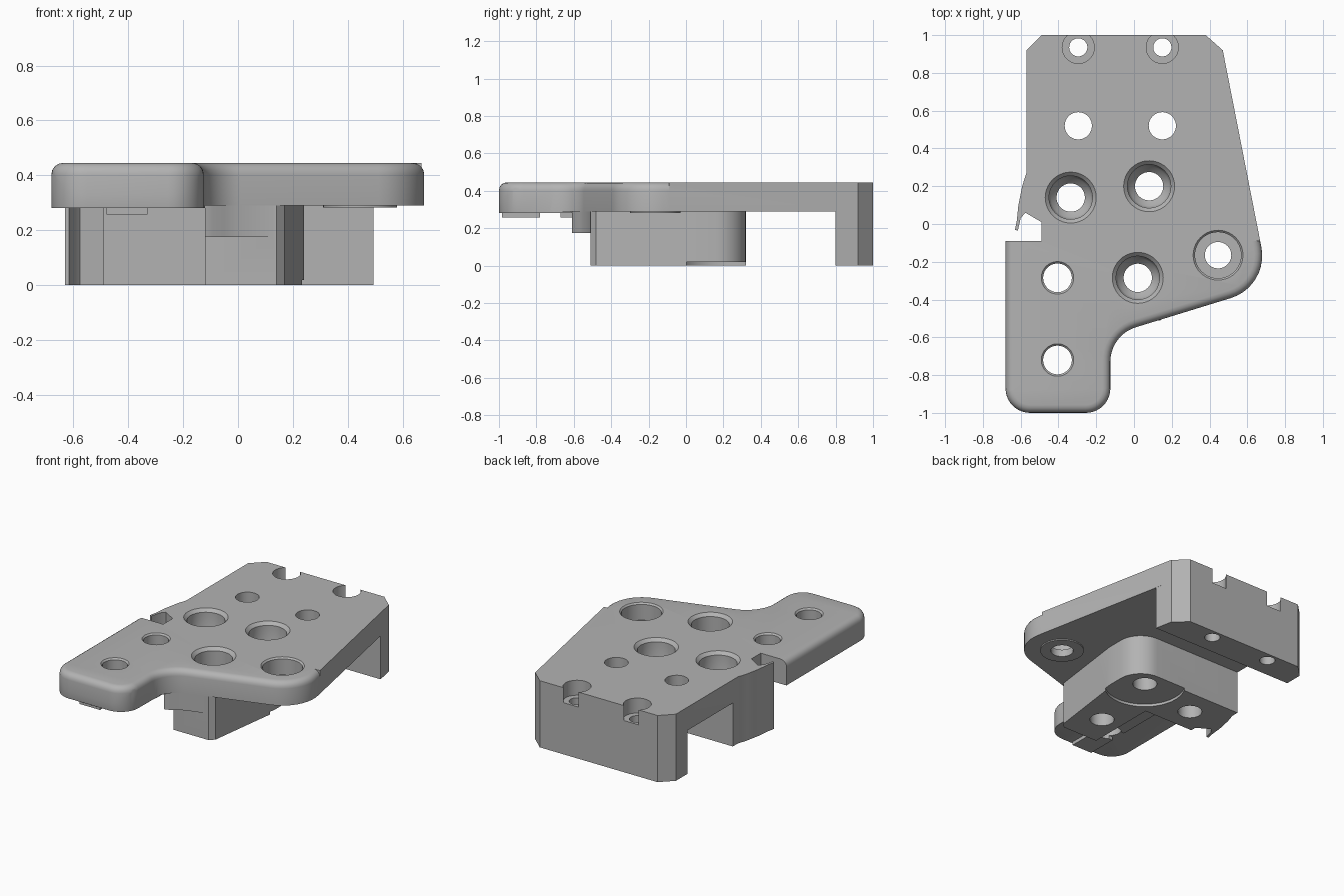
import bpy, bmesh, math
from mathutils import Vector

if "Cube" in bpy.data.objects:
    bpy.data.objects.remove(bpy.data.objects["Cube"])

TOP, UNDER, ARM_UNDER = 0.445, 0.29, 0.28
SEAM = -0.09

grey = bpy.data.materials.new("machined grey")
grey.use_nodes = True
grey.diffuse_color = (0.45, 0.45, 0.45, 1)
grey.node_tree.nodes["Principled BSDF"].inputs["Base Color"].default_value = grey.diffuse_color


def outline(corners, steps=10):
    """Turn (x, y[, radius]) corners into a polygon with rounded corners."""
    pts = []
    for i, c in enumerate(corners):
        p = Vector(c[:2])
        if len(c) < 3:
            pts.append(p)
            continue
        a = (Vector(corners[i - 1][:2]) - p).normalized()
        b = (Vector(corners[(i + 1) % len(corners)][:2]) - p).normalized()
        half = a.angle(b) / 2
        centre = p + (a + b).normalized() * c[2] / math.sin(half)
        start = p + a * c[2] / math.tan(half) - centre
        end = p + b * c[2] / math.tan(half) - centre
        for k in range(steps + 1):
            t = k / steps
            sweep = math.pi - 2 * half
            pts.append(centre + (start * math.sin((1 - t) * sweep)
                                 + end * math.sin(t * sweep)) / math.sin(sweep))
    return pts


def finish(name, bm):
    bmesh.ops.recalc_face_normals(bm, faces=bm.faces)
    mesh = bpy.data.meshes.new(name)
    bm.to_mesh(mesh)
    bm.free()
    mesh.materials.append(grey)
    obj = bpy.data.objects.new(name, mesh)
    bpy.context.collection.objects.link(obj)
    return obj


def prism_mesh(pts, z0, z1):
    bm = bmesh.new()
    face = bm.faces.new([bm.verts.new((x, y, z0)) for x, y in pts])
    top = bmesh.ops.extrude_face_region(bm, geom=[face])["geom"]
    bmesh.ops.translate(bm, vec=(0, 0, z1 - z0),
                        verts=[v for v in top if isinstance(v, bmesh.types.BMVert)])
    return bm


def prism(name, pts, z0, z1):
    return finish(name, prism_mesh(pts, z0, z1))


def box(name, x0, x1, y0, y1, z0, z1):
    return prism(name, [(x0, y0), (x1, y0), (x1, y1), (x0, y1)], z0, z1)


def lathe(name, x, y, profile, sides=40):
    """Closed turned solid from (radius, z) rings."""
    bm = bmesh.new()
    rings = []
    for r, z in profile:
        rings.append([bm.verts.new((x + r * math.cos(a), y + r * math.sin(a), z))
                      for a in (math.tau * k / sides for k in range(sides))])
    for lo, hi in zip(rings, rings[1:]):
        for k in range(sides):
            j = (k + 1) % sides
            bm.faces.new((lo[k], lo[j], hi[j], hi[k]))
    bm.faces.new(rings[0])
    bm.faces.new(rings[-1])
    return finish(name, bm)


def combine(target, tool, operation):
    """Boolean the tool into the target and discard the tool."""
    mod = target.modifiers.new(operation.lower(), 'BOOLEAN')
    mod.operation, mod.object, mod.solver = operation, tool, 'EXACT'
    bpy.context.view_layer.objects.active = target
    bpy.ops.object.modifier_apply(modifier=mod.name)
    bpy.data.objects.remove(tool)


# Front plate with arm, rounded upper rim and softened arm underside
bm = prism_mesh(outline([
    (0.668, SEAM), (-0.68, SEAM), (-0.68, -1, 0.13), (-0.125, -1, 0.13),
    (-0.125, -0.588, 0.19), (0.715, -0.33, 0.235)]), ARM_UNDER, TOP)


def rim(z, keep):
    return [e for e in bm.edges
            if all(abs(v.co.z - z) < 1e-4 and keep(v.co) for v in e.verts)
            and min(v.co.y for v in e.verts) < SEAM - 0.01]


bmesh.ops.bevel(bm, geom=rim(TOP, lambda c: True), offset=0.042, segments=4,
                profile=0.5, affect='EDGES', clamp_overlap=True)
bmesh.ops.bevel(bm, geom=rim(ARM_UNDER, lambda c: c.x < -0.67 or c.y < -0.72),
                offset=0.025, segments=3, profile=0.5, affect='EDGES', clamp_overlap=True)
bracket = finish("bracket", bm)

# Sloping nose on the arm
nose = prism("nose_cutter", [(-1.1, 0.232), (-0.8, 0.523), (-1.1, 0.523)], -1, 1)
for v in nose.data.vertices:
    v.co = (v.co.z, v.co.x, v.co.y)
nose.data.flip_normals()
combine(bracket, nose, 'DIFFERENCE')

# Shallower underside beside the arm
combine(bracket, box("underside_cutter", -0.12, 0.9, -0.75, 0.2, 0.2, UNDER), 'DIFFERENCE')

# Rear plate with side notch and thin hooked wing
wing = [(-0.57, 0.27), (-0.592, 0.2), (-0.612, 0.1), (-0.62, 0.02), (-0.63, -0.03),
        (-0.615, -0.035), (-0.6, 0.03), (-0.575, 0.06), (-0.49, 0.01)]
combine(bracket, prism("rear_plate", outline(
    [(0.668, SEAM), (0.47, 0.92), (0.38, 1), (-0.49, 1), (-0.57, 0.92)]
    + wing + [(-0.49, SEAM)]), UNDER, TOP), 'UNION')

# Rear wall
combine(bracket, prism("rear_wall", [
    (0.493, 0.8), (0.47, 0.92), (0.38, 1), (-0.49, 1), (-0.57, 0.92), (-0.57, 0.8)],
    0, UNDER), 'UNION')

# Central pillar, with a shallow round relief under it
pillar = prism("pillar", outline(
    [(0.14, -0.51), (0.17, -0.48), (0.24, 0.05), (0.24, 0.32, 0.16), (-0.57, 0.32)]
    + wing + [(-0.49, -0.03), (-0.12, -0.03), (-0.12, -0.51)]), 0, UNDER)
combine(pillar, lathe("relief_cutter", 0.08, 0.2, [(0.25, -0.1), (0.25, 0.018)]), 'DIFFERENCE')
combine(bracket, pillar, 'UNION')

# Step in front of the pillar, following the plate edge
combine(bracket, prism("front_step", [
    (-0.12, -0.45), (-0.12, -0.61), (-0.09, -0.6), (-0.05, -0.57), (0.0, -0.549),
    (0.14, -0.506), (0.14, -0.45)], 0.175, 0.3), 'UNION')

# Boss under the side tip and guide rail under the arm
combine(bracket, lathe("tip_boss", 0.445, -0.165, [(0.135, 0.282), (0.135, 0.3)]), 'UNION')
for y0, y1 in ((-0.985, -0.78), (-0.67, -0.35), (-0.22, -0.1)):
    combine(bracket, box("guide_rail", -0.48, -0.33, y0, y1, 0.257, 0.3), 'UNION')

# Holes: deep counterbored, flat counterbored, chamfered, plain and rear screw holes
LOW, HIGH = -0.1, 0.6
deep = [(0.075, LOW), (0.075, 0.2), (0.105, 0.23), (0.115, 0.25),
        (0.115, TOP - 0.02), (0.135, TOP), (0.135, HIGH)]
flat = [(0.07, LOW), (0.07, 0.33), (0.122, 0.33), (0.122, TOP - 0.01), (0.132, TOP), (0.132, HIGH)]
chamfered = [(0.076, LOW), (0.076, TOP - 0.01), (0.086, TOP), (0.086, HIGH)]
plain = [(0.072, LOW), (0.072, HIGH)]
screw = [(0.048, LOW), (0.048, 0.345), (0.085, 0.345), (0.085, HIGH)]
for profile, spots in (
        (deep, [(-0.335, 0.14), (0.08, 0.2), (0.02, -0.285)]),
        (flat, [(0.445, -0.165)]),
        (chamfered, [(-0.405, -0.285), (-0.405, -0.72)]),
        (plain, [(-0.295, 0.52), (0.15, 0.52)]),
        (screw, [(-0.295, 0.935), (0.15, 0.935)])):
    for x, y in spots:
        combine(bracket, lathe("hole_cutter", x, y, profile), 'DIFFERENCE')

# Smooth the curved faces, keep machined edges sharp
bpy.ops.object.select_all(action='DESELECT')
bracket.select_set(True)
bpy.context.view_layer.objects.active = bracket
bpy.ops.object.shade_smooth_by_angle(angle=math.radians(30))
